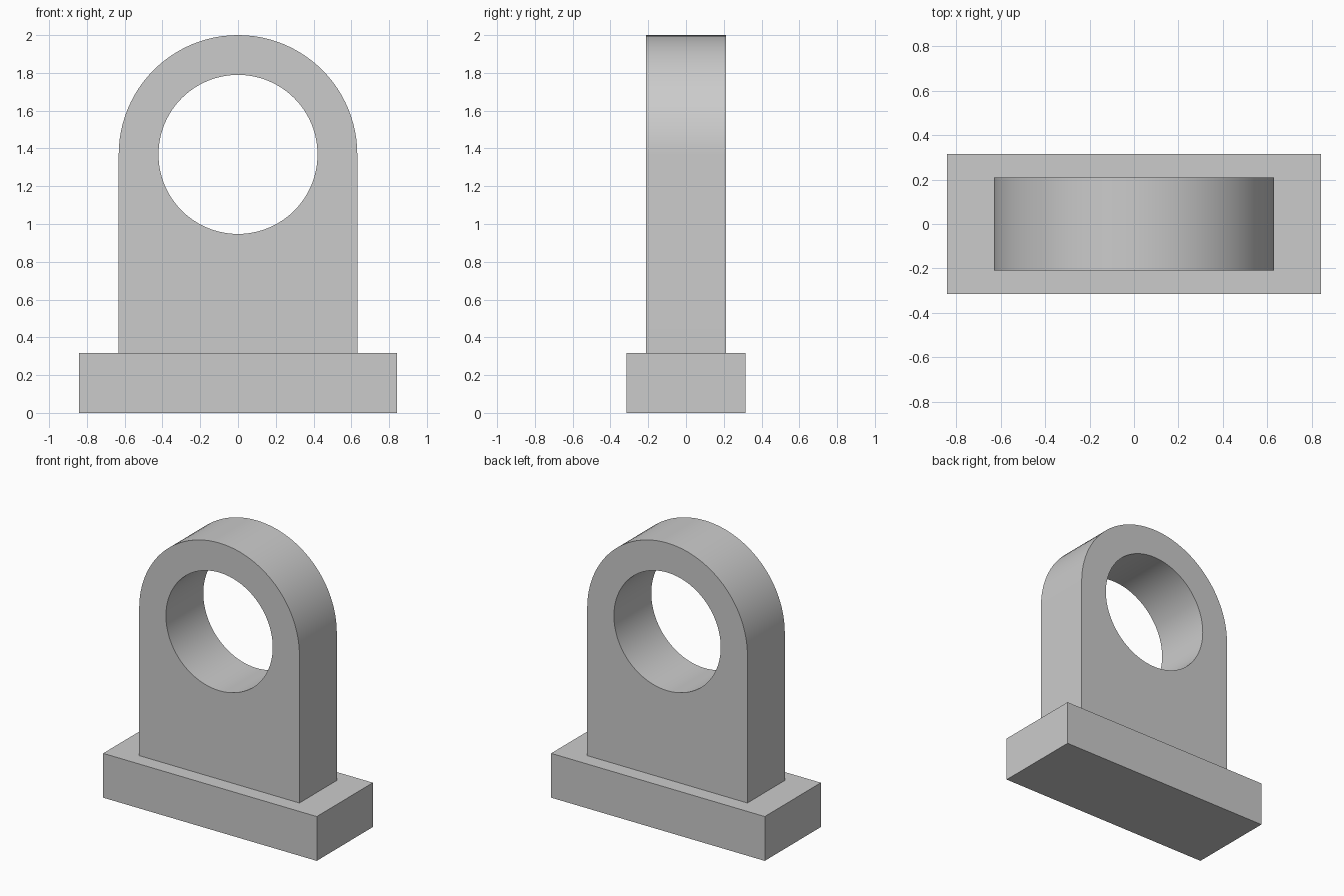
import bpy
import bmesh
from math import pi, sin, cos, radians
from mathutils import Vector

cube = bpy.data.objects.get("Cube")
if cube:
    bpy.data.objects.remove(cube, do_unlink=True)

UNIT = 2 / 9.5
BASE_W, BASE_D, BASE_H = 8 * UNIT, 3 * UNIT, 1.5 * UNIT
OUTER_R, HOLE_R, THICK = 3 * UNIT, 2 * UNIT, 2 * UNIT
CENTRE_Z = 2 - OUTER_R
SEGMENTS = 96

grey = bpy.data.materials.new("plain grey")
grey.use_nodes = True
colour = (0.6, 0.6, 0.6, 1)
grey.diffuse_color = colour
grey.node_tree.nodes["Principled BSDF"].inputs["Base Color"].default_value = colour


def make_object(name, bm):
    bmesh.ops.recalc_face_normals(bm, faces=bm.faces)
    mesh = bpy.data.meshes.new(name)
    bm.to_mesh(mesh)
    bm.free()
    mesh.materials.append(grey)
    obj = bpy.data.objects.new(name, mesh)
    bpy.context.collection.objects.link(obj)
    return obj


def arc(radius, sweep, steps):
    return [(radius * cos(sweep * i / steps), CENTRE_Z + radius * sin(sweep * i / steps))
            for i in range(steps + 1)]


def add_loop(bm, points):
    verts = [bm.verts.new((x, -THICK / 2, z)) for x, z in points]
    return [bm.edges.new((v, verts[i - 1])) for i, v in enumerate(verts)]


# Rectangular foot
bm = bmesh.new()
bmesh.ops.create_cube(bm, size=1)
bmesh.ops.scale(bm, vec=(BASE_W, BASE_D, BASE_H), verts=bm.verts)
bmesh.ops.translate(bm, vec=(0, 0, BASE_H / 2), verts=bm.verts)
make_object("base_plate", bm)

# Round-topped upright with a through hole
bm = bmesh.new()
outline = arc(OUTER_R, pi, SEGMENTS // 2) + [(-OUTER_R, BASE_H), (OUTER_R, BASE_H)]
edges = add_loop(bm, outline) + add_loop(bm, arc(HOLE_R, 2 * pi, SEGMENTS)[:-1])
bmesh.ops.triangle_fill(bm, edges=edges, use_beauty=True, normal=Vector((0, -1, 0)))
extruded = bmesh.ops.extrude_face_region(bm, geom=bm.faces[:], use_keep_orig=True)
moved = [g for g in extruded["geom"] if isinstance(g, bmesh.types.BMVert)]
bmesh.ops.translate(bm, vec=(0, THICK, 0), verts=moved)
# Merge each flat side into a clean face around the hole
bmesh.ops.dissolve_limit(bm, angle_limit=radians(0.5), verts=bm.verts, edges=bm.edges)
upright = make_object("bearing_upright", bm)

# Smooth curved walls, crisp rims
bpy.ops.object.select_all(action="DESELECT")
upright.select_set(True)
bpy.context.view_layer.objects.active = upright
bpy.ops.object.shade_smooth_by_angle(angle=radians(30))
